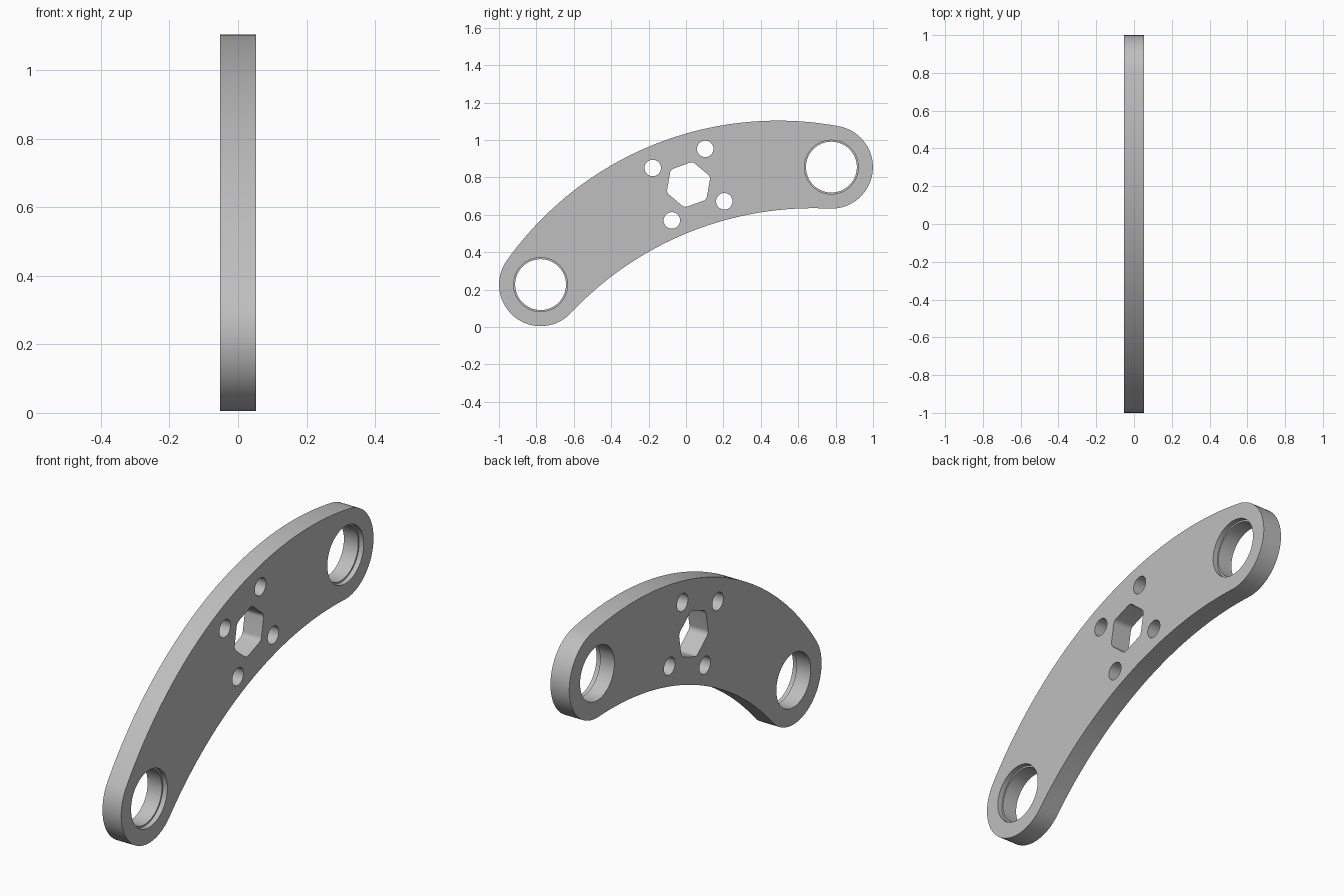
import bpy, bmesh, math
from mathutils import Vector

cube = bpy.data.objects.get("Cube")
if cube:
    bpy.data.objects.remove(cube)

HALF = 0.052                       # half thickness of the plate
END_R = 0.222                      # radius of the rounded ends
MID = Vector((0.0, 0.541))         # midpoint between the two end bores (y, z)
SPAN = 0.8385                      # midpoint to bore centre
TILT = math.radians(22)

steel = bpy.data.materials.new("grey metal")
steel.use_nodes = True
grey = (0.52, 0.52, 0.52, 1)
steel.diffuse_color = grey
steel.node_tree.nodes["Principled BSDF"].inputs["Base Color"].default_value = grey


def arc(centre, radius, start, end, n):
    """Points on an arc, angles in radians."""
    steps = [start + (end - start) * i / n for i in range(n + 1)]
    return [Vector(centre) + radius * Vector((math.cos(a), math.sin(a))) for a in steps]


def circle(centre, radius, n=64):
    return arc(centre, radius, 0, math.tau, n)[:-1]


def prisms(name, loops, x0, x1):
    """One object made of closed y-z outlines extruded along x."""
    bm = bmesh.new()
    for loop in loops:
        near = [bm.verts.new((x0, p.x, p.y)) for p in loop]
        far = [bm.verts.new((x1, p.x, p.y)) for p in loop]
        bm.faces.new(near[::-1])
        bm.faces.new(far)
        for i in range(len(loop)):
            bm.faces.new((near[i - 1], near[i], far[i], far[i - 1]))
    bmesh.ops.recalc_face_normals(bm, faces=bm.faces)
    mesh = bpy.data.meshes.new(name)
    bm.to_mesh(mesh)
    bm.free()
    mesh.materials.append(steel)
    obj = bpy.data.objects.new(name, mesh)
    bpy.context.collection.objects.link(obj)
    return obj


def to_world(p):
    """Place a point of the level arm at its tilt and height."""
    c, s = math.cos(TILT), math.sin(TILT)
    return MID + Vector((c * p.x - s * p.y, s * p.x + c * p.y))


# Curved arm outline: outer and inner arcs both tangent to the rounded ends
outer_c = 1.312                    # depth of the outer arc's centre below MID
outer_r = math.hypot(SPAN, outer_c) + END_R
outer_lean = math.atan2(SPAN, outer_c)
inner_c = 1.818                    # depth of the inner arc's centre below MID
inner_r = math.hypot(SPAN, inner_c) - END_R
inner_lean = math.atan2(SPAN, inner_c)
end = Vector((SPAN, 0))
top = math.pi / 2

outline = arc((0, -outer_c), outer_r, top + outer_lean, top - outer_lean, 64)
outline += arc(end, END_R, top - outer_lean, -top - inner_lean, 40)[1:]
outline += arc((0, -inner_c), inner_r, top - inner_lean, top + inner_lean, 64)[1:]
outline += arc(-end, END_R, 3 * top + inner_lean, top + outer_lean, 40)[1:-1]
arm = prisms("curved_arm", [[to_world(p) for p in outline]], -HALF, HALF)

# Hexagonal hub hole with rounded corners, ringed by four bolt holes
hub = Vector((0.0135, 0.7615))
hexagon, bolts = [], []
for k in range(6):
    a = math.radians(20 + 60 * k)
    corner = hub + 0.09 * Vector((math.cos(a), math.sin(a)))
    hexagon += arc(corner, 0.03, a - math.pi / 6, a + math.pi / 6, 8)
for k in range(4):
    a = math.radians(65 + 90 * k)
    bolts.append(circle(hub + 0.211 * Vector((math.cos(a), math.sin(a))), 0.044, 40))

# End bores, each with a shallow wider seat on the +x face
bores = [to_world(end), to_world(-end)]
through = prisms("hole_cutter", [hexagon] + bolts + [circle(c, 0.136) for c in bores], -0.2, 0.2)
seats = prisms("seat_cutter", [circle(c, 0.144) for c in bores], HALF - 0.025, 0.2)

bpy.ops.object.select_all(action='DESELECT')
bpy.context.view_layer.objects.active = arm
arm.select_set(True)
for cutter in (through, seats):
    cutter.hide_render = True
    mod = arm.modifiers.new(cutter.name, 'BOOLEAN')
    mod.operation, mod.solver, mod.object = 'DIFFERENCE', 'EXACT', cutter
    bpy.ops.object.modifier_apply(modifier=mod.name)
    bpy.data.objects.remove(cutter)
bpy.ops.object.shade_smooth_by_angle(angle=math.radians(25))
